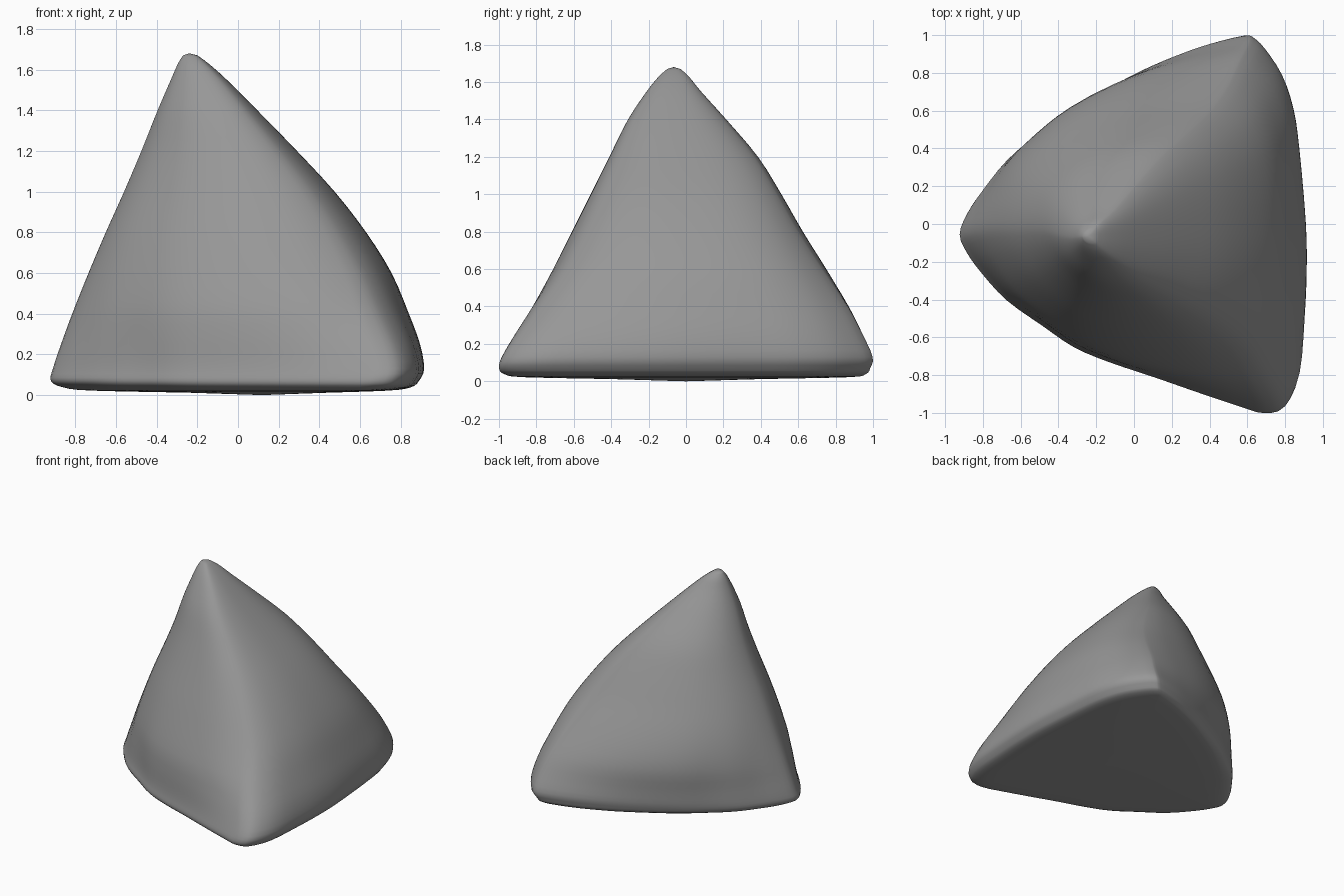
import bpy, bmesh, math

if "Cube" in bpy.data.objects:
    bpy.data.objects.remove(bpy.data.objects["Cube"])

# Footprint seen from above (closed loop)
OUTLINE = [(-.92, -.05), (-.88, .06), (-.80, .18), (-.67, .34), (-.50, .48),
           (-.32, .61), (0, .79), (.22, .89), (.40, .955), (.58, 1.0),
           (.63, .99), (.69, .93), (.78, .79), (.84, .61), (.87, .4),
           (.905, 0), (.91, -.25), (.90, -.5), (.875, -.8), (.80, -.97),
           (.70, -1.0), (.59, -.97), (.35, -.89), (.12, -.81), (-.12, -.73),
           (-.31, -.65), (-.48, -.535), (-.67, -.40), (-.80, -.26), (-.88, -.15)]

# Heights with the extents there: z, xmin, xmax, ymin, ymax
LEVELS = [(.012, -.25, .45, -.40, .40), (.022, -.72, .74, -.87, .87),
          (.038, -.86, .85, -.97, .96), (.07, -.92, .89, -1.0, .985),
          (.13, -.91, .915, -.985, .998), (.25, -.87, .895, -.915, .945),
          (.40, -.815, .84, -.82, .87), (.60, -.735, .755, -.71, .75),
          (.80, -.65, .63, -.61, .625), (1.0, -.56, .475, -.51, .51),
          (1.2, -.475, .29, -.41, .385), (1.4, -.395, .095, -.31, .215),
          (1.55, -.33, -.055, -.21, .08), (1.63, -.295, -.145, -.145, .015),
          (1.67, -.27, -.20, -.10, -.03)]


def smooth_points(pts, steps, closed):
    """Catmull-Rom resampling of a list of tuples."""
    n, out = len(pts), []
    at = (lambda i: pts[i % n]) if closed else (lambda i: pts[max(0, min(n - 1, i))])
    for i in range(n if closed else n - 1):
        for s in range(steps):
            t = s / steps
            out.append(tuple(
                .5 * (2 * b + (c - a) * t + (2 * a - 5 * b + 4 * c - d) * t * t
                      + (3 * b - a - 3 * c + d) * t ** 3)
                for a, b, c, d in zip(at(i - 1), at(i), at(i + 1), at(i + 2))))
    return out if closed else out + [pts[-1]]


def rounded(u, v):
    """Point on a soft egg-shaped section in the same direction."""
    du = u - .3
    rx, p = (.7, 2.5) if du > 0 else (1.3, 2)
    k = (abs(du / rx) ** p + abs(v) ** p) ** (-1 / p)
    return .3 + du * k, v * k


# Loft the footprint through the levels, rounding it with height
bm = bmesh.new()
outline = smooth_points(OUTLINE, 3, True)
rings = []
for z, x0, x1, y0, y1 in smooth_points(LEVELS, 3, False):
    blend = .85 * (1 - math.exp(-(max(0, z - .08) / .38) ** 1.6))
    pts = []
    for x, y in outline:
        u, v = x / .915, y
        ru, rv = rounded(u, v)
        pts.append((u + (ru - u) * blend, v + (rv - v) * blend))
    us, vs = [p[0] for p in pts], [p[1] for p in pts]
    ua, ub, va, vb = min(us), max(us), min(vs), max(vs)
    rings.append([bm.verts.new((x0 + (x1 - x0) * (u - ua) / (ub - ua),
                                y0 + (y1 - y0) * (v - va) / (vb - va), z))
                  for u, v in pts])
n = len(outline)
for lo, hi in zip(rings, rings[1:]):
    for i in range(n):
        bm.faces.new((lo[i], lo[(i + 1) % n], hi[(i + 1) % n], hi[i]))

# Close underside and tip
for ring, co in ((rings[0], (.12, 0, 0)), (rings[-1], (-.24, -.065, 1.68))):
    c = bm.verts.new(co)
    for i in range(n):
        bm.faces.new((ring[i], ring[(i + 1) % n], c))
bmesh.ops.recalc_face_normals(bm, faces=bm.faces[:])

mesh = bpy.data.meshes.new("rounded_pyramid")
bm.to_mesh(mesh)
bm.free()
for p in mesh.polygons:
    p.use_smooth = True
obj = bpy.data.objects.new("rounded_pyramid", mesh)
bpy.context.collection.objects.link(obj)

# Darker grey surface
mat = bpy.data.materials.new("dark_grey")
mat.diffuse_color = (.31, .31, .31, 1)
mat.use_nodes = True
mat.node_tree.nodes["Principled BSDF"].inputs["Base Color"].default_value = mat.diffuse_color
mesh.materials.append(mat)
